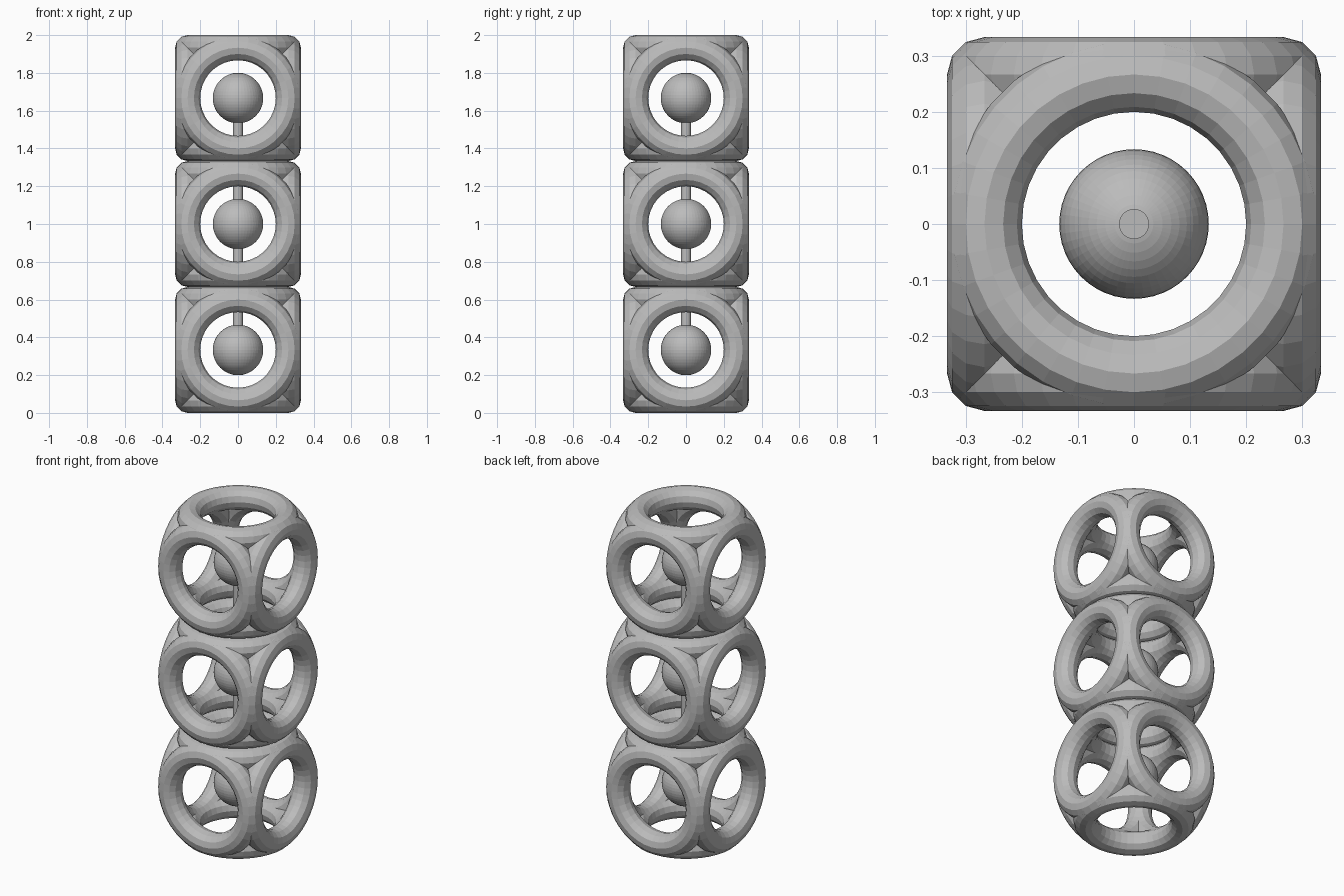
import bpy
import math

if "Cube" in bpy.data.objects:
    bpy.data.objects.remove(bpy.data.objects["Cube"])

UNIT = 2 / 3            # height of one cage
TUBE = UNIT / 10        # tube radius of a ring
RING = UNIT * 0.4       # centre-line radius of a ring, and its offset from the cage centre
BALL = UNIT / 5
CENTRES = [UNIT * (i + 0.5) for i in range(3)]

grey = bpy.data.materials.new("plain grey")
grey.diffuse_color = (0.5, 0.5, 0.5, 1)
grey.use_nodes = True
grey.node_tree.nodes["Principled BSDF"].inputs["Base Color"].default_value = grey.diffuse_color


def finish(name):
    obj = bpy.context.object
    obj.name = name
    obj.data.materials.clear()
    obj.data.materials.append(grey)
    bpy.ops.object.shade_flat()
    return obj


def ring(name, location, rotation):
    bpy.ops.mesh.primitive_torus_add(
        major_segments=36, minor_segments=12, major_radius=RING,
        minor_radius=TUBE, location=location, rotation=rotation)
    return finish(name)


quarter = math.pi / 2
for level, z in zip(("lower", "middle", "upper"), CENTRES):
    # cage of six rings, one on each side of a cube
    for s, side in ((-1, "a"), (1, "b")):
        ring(f"{level}_cage_ring_x_{side}", (s * RING, 0, z), (0, quarter, 0))
        ring(f"{level}_cage_ring_y_{side}", (0, s * RING, z), (quarter, 0, 0))
        ring(f"{level}_cage_ring_z_{side}", (0, 0, z + s * RING), (0, 0, 0))
    # ball in the middle of the cage
    bpy.ops.mesh.primitive_uv_sphere_add(
        segments=48, ring_count=24, radius=BALL, location=(0, 0, z))
    finish(f"{level}_ball")

# thin rod through all the balls
bpy.ops.mesh.primitive_cylinder_add(
    vertices=32, radius=0.0267, depth=2 * UNIT + 2 * BALL, location=(0, 0, 1))
finish("centre_rod")
